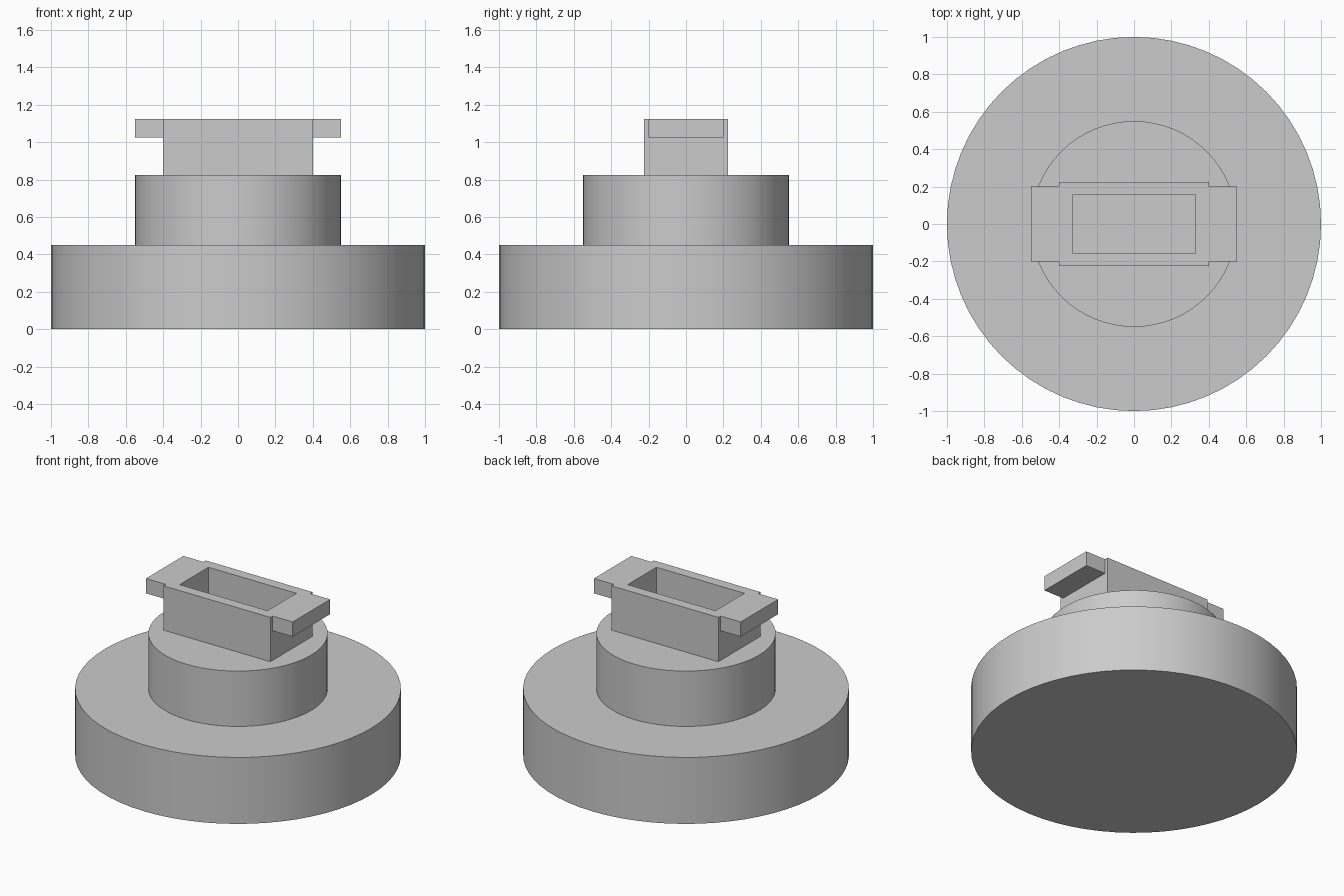
import bpy
import bmesh
import math

if "Cube" in bpy.data.objects:
    bpy.data.objects.remove(bpy.data.objects["Cube"], do_unlink=True)

GREY = (0.6, 0.6, 0.6, 1.0)
grey = bpy.data.materials.new("plain_grey")
grey.use_nodes = True
grey.diffuse_color = GREY
grey.node_tree.nodes["Principled BSDF"].inputs["Base Color"].default_value = GREY

BASE_TOP, HUB_TOP, HEAD_TOP = 0.45, 0.825, 1.125


def add_object(name, bm):
    bmesh.ops.recalc_face_normals(bm, faces=bm.faces)
    mesh = bpy.data.meshes.new(name)
    bm.to_mesh(mesh)
    bm.free()
    mesh.materials.append(grey)
    obj = bpy.data.objects.new(name, mesh)
    bpy.context.collection.objects.link(obj)
    return obj


def box(low, high):
    bm = bmesh.new()
    bmesh.ops.create_cube(bm, size=1)
    for v in bm.verts:
        v.co = [a if c < 0 else b for c, a, b in zip(v.co, low, high)]
    return bm


# Stepped round body: wide base and narrower hub, turned from one profile
profile = [(0, 0), (1, 0), (1, BASE_TOP), (0.55, BASE_TOP), (0.55, HUB_TOP), (0, HUB_TOP)]
bm = bmesh.new()
points = [bm.verts.new((r, 0, z)) for r, z in profile]
edges = [bm.edges.new(pair) for pair in zip(points, points[1:])]
bmesh.ops.spin(bm, geom=points + edges, cent=(0, 0, 0), axis=(0, 0, 1),
               angle=math.tau, steps=64, use_duplicate=False)
bmesh.ops.remove_doubles(bm, verts=bm.verts, dist=0.0001)
body = add_object("round_body", bm)
bpy.context.view_layer.objects.active = body
body.select_set(True)
bpy.ops.object.shade_smooth_by_angle(angle=math.radians(30))

# Hollow head: inset the top face and sink it to the hub
bm = box((-0.4, -0.225, HUB_TOP), (0.4, 0.225, HEAD_TOP))
top = max(bm.faces, key=lambda f: f.calc_center_median().z)
bmesh.ops.inset_region(bm, faces=[top], thickness=0.1)
floor = bmesh.ops.extrude_discrete_faces(bm, faces=[top])["faces"][0]
for v in floor.verts:
    v.co.z = HUB_TOP + 0.002
add_object("hollow_head", bm)

# Side lugs flush with the top of the head
for side, start, end in (("left", 0.4, 0.55), ("right", -0.55, -0.4)):
    add_object(side + "_lug", box((start, -0.2, HEAD_TOP - 0.1), (end, 0.2, HEAD_TOP)))
